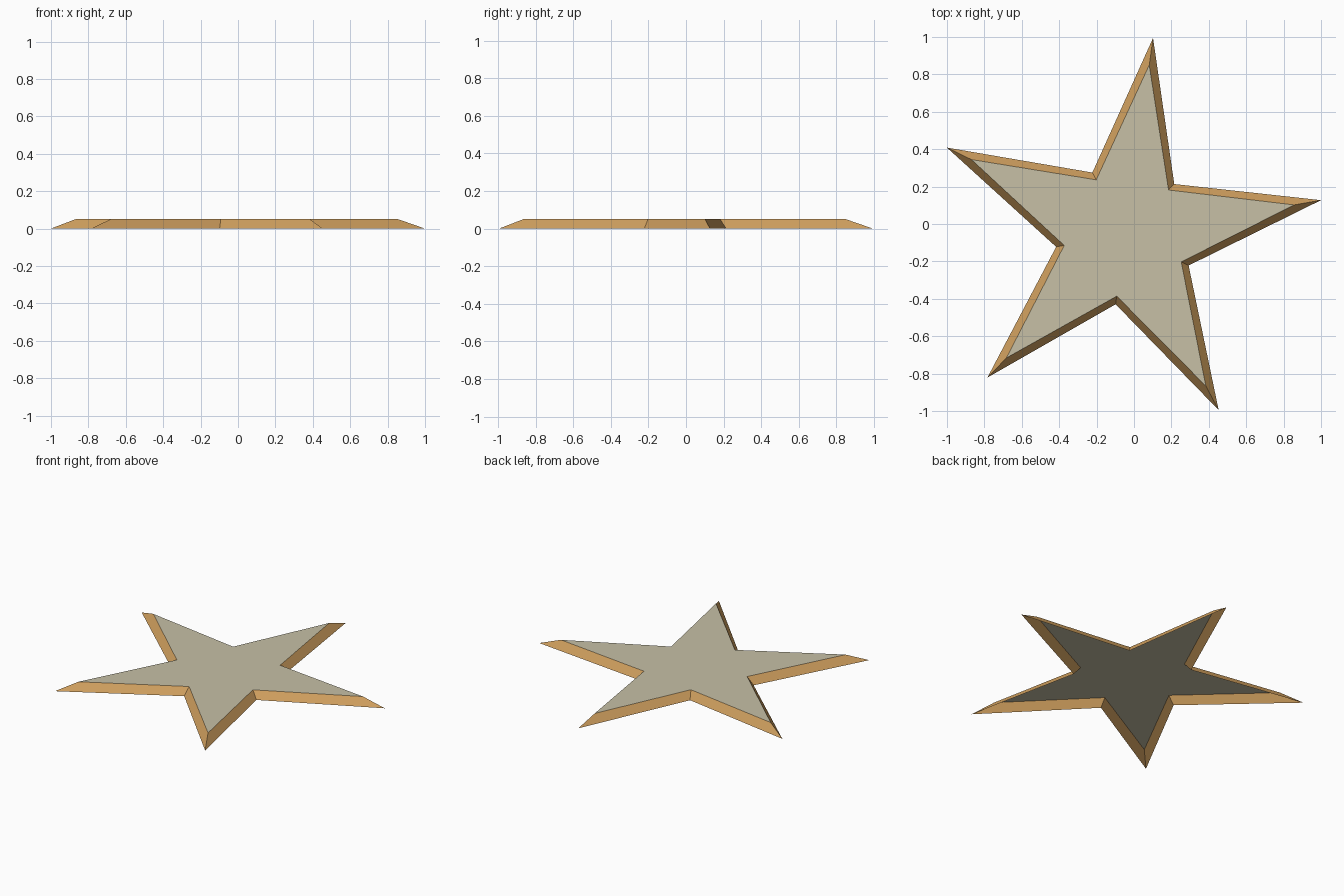
import bpy
import bmesh
from math import cos, sin, radians

cube = bpy.data.objects.get("Cube")
if cube:
    bpy.data.objects.remove(cube, do_unlink=True)

CENTRE = (-0.046, -0.057)
HEIGHT = 0.05
POINTS = 5
FIRST_TIP = 10  # degrees


def material(name, rgb):
    mat = bpy.data.materials.new(name)
    mat.use_nodes = True
    colour = (*rgb, 1.0)
    mat.diffuse_color = colour
    mat.node_tree.nodes["Principled BSDF"].inputs["Base Color"].default_value = colour
    return mat


def star_ring(bm, tip, notch, z):
    """Vertices of a regular star, tips and notches alternating."""
    ring = []
    for i in range(2 * POINTS):
        r = notch if i % 2 else tip
        a = radians(FIRST_TIP + i * 180 / POINTS)
        ring.append(bm.verts.new((CENTRE[0] + r * cos(a), CENTRE[1] + r * sin(a), z)))
    return ring


def finish(bm, name, mat):
    mesh = bpy.data.meshes.new(name)
    bm.to_mesh(mesh)
    bm.free()
    mesh.materials.append(mat)
    obj = bpy.data.objects.new(name, mesh)
    bpy.context.collection.objects.link(obj)
    return obj


OUTER = (1.062, 0.376)
INNER = (0.916, 0.332)

# Sloping rim, open underneath
bm = bmesh.new()
low = star_ring(bm, *OUTER, 0)
high = star_ring(bm, *INNER, HEIGHT)
for i in range(len(low)):
    j = (i + 1) % len(low)
    bm.faces.new((low[i], low[j], high[j], high[i]))
finish(bm, "star_rim", material("golden tan", (0.64, 0.355, 0.115)))

# Flat star panel on top
bm = bmesh.new()
bm.faces.new(star_ring(bm, *INNER, HEIGHT))
finish(bm, "star_panel", material("pale khaki", (0.57, 0.53, 0.38)))
